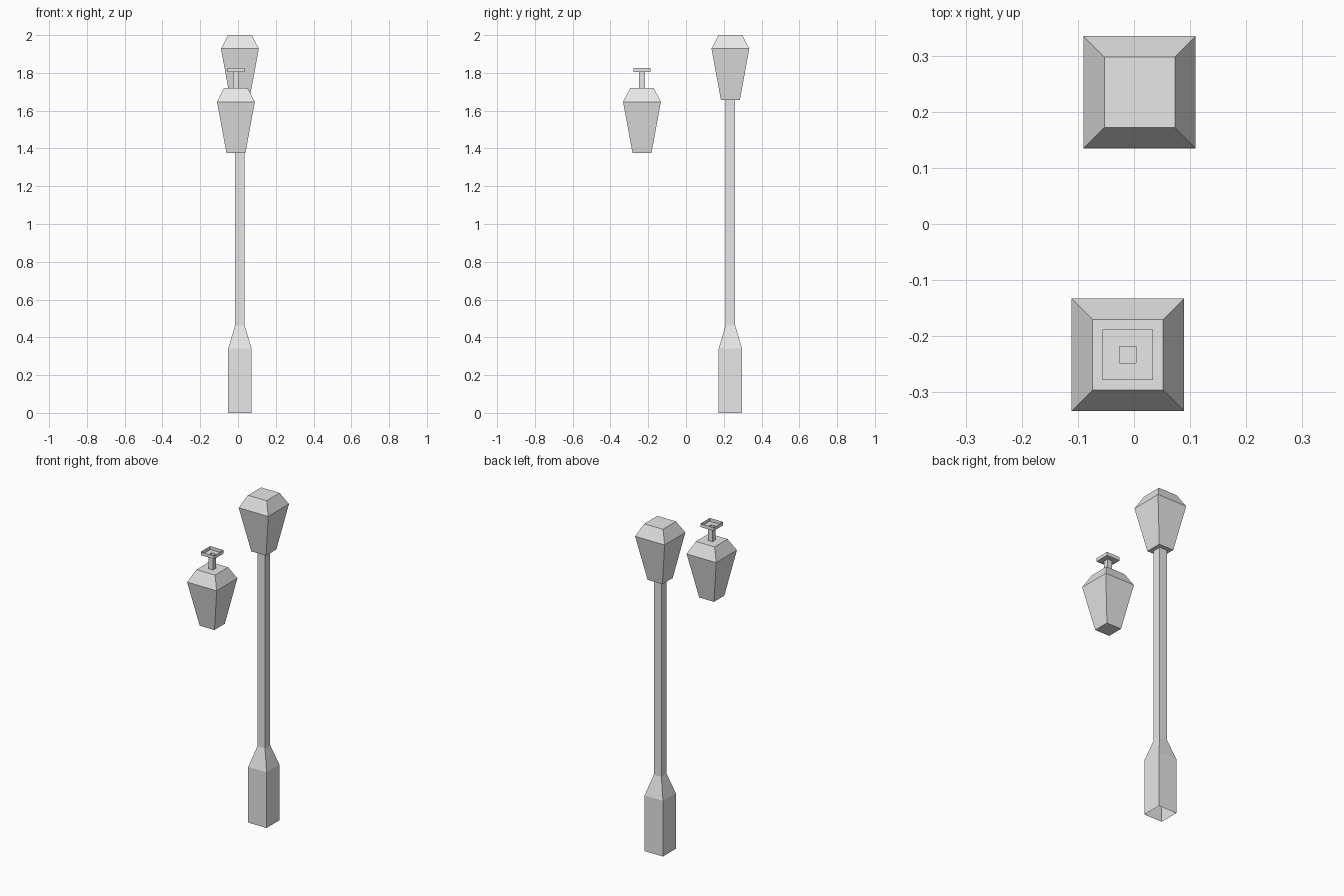
import bpy
import bmesh

cube = bpy.data.objects.get("Cube")
if cube:
    bpy.data.objects.remove(cube, do_unlink=True)

# One plain grey metal
metal = bpy.data.materials.new("grey_metal")
metal.use_nodes = True
GREY = (0.8, 0.8, 0.8, 1.0)
metal.diffuse_color = GREY
metal.node_tree.nodes["Principled BSDF"].inputs["Base Color"].default_value = GREY


def square_shell(name, centre, profile, cap_bottom=False, cap_top=False):
    """Join square rings, given as (half width, height), into a flat-faced shell."""
    bm = bmesh.new()
    rings = [[bm.verts.new((sx * half, sy * half, z))
              for sx, sy in ((-1, -1), (1, -1), (1, 1), (-1, 1))]
             for half, z in profile]
    for low, high in zip(rings, rings[1:]):
        for i in range(4):
            j = (i + 1) % 4
            bm.faces.new((low[i], low[j], high[j], high[i]))
    if cap_bottom:
        bm.faces.new(rings[0][::-1])
    if cap_top:
        bm.faces.new(rings[-1])
    mesh = bpy.data.meshes.new(name)
    bm.to_mesh(mesh)
    bm.free()
    mesh.materials.append(metal)
    obj = bpy.data.objects.new(name, mesh)
    obj.location = (*centre, 0)
    bpy.context.collection.objects.link(obj)
    return obj


def lantern(z):
    """Profile of a lantern whose underside is at height z."""
    return [(0.05, z), (0.1, z + 0.272), (0.063, z + 0.344)]


POST = (0.01, 0.235)
HANGING = (-0.011, -0.233)

# Standing lamp: open-bottomed plinth with tapered shoulder and pole
square_shell("post", POST,
             [(0.062, 0), (0.062, 0.34), (0.0255, 0.463), (0.0255, 1.656)])
# Lantern on the pole, its underside closing in to the pole
square_shell("post_lantern", POST, [(0.0255, 1.656)] + lantern(1.656), cap_top=True)

# Hanging lamp: lantern, stem and open-topped ceiling mount
square_shell("hanging_lantern", HANGING, lantern(1.375),
             cap_bottom=True, cap_top=True)
square_shell("hanging_stem_and_mount", HANGING,
             [(0.015, 1.719), (0.015, 1.805), (0.045, 1.805), (0.045, 1.826)])
